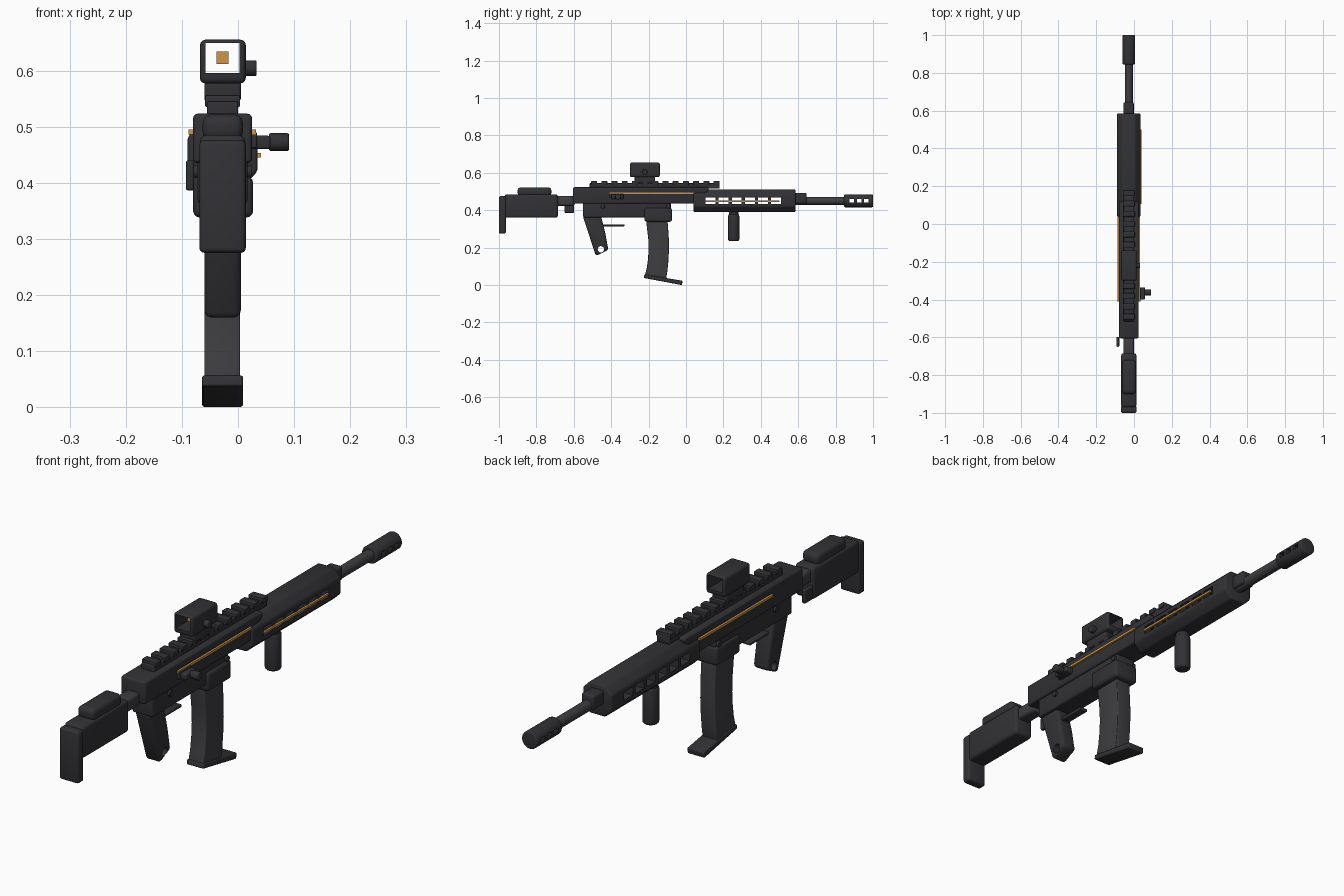
import bpy, bmesh, math
from mathutils import Matrix, Vector

if "Cube" in bpy.data.objects:
    bpy.data.objects.remove(bpy.data.objects["Cube"])

CX = -0.0275  # centre line of the weapon


def material(name, rgb):
    m = bpy.data.materials.new(name)
    m.diffuse_color = (*rgb, 1)
    m.use_nodes = True
    m.node_tree.nodes["Principled BSDF"].inputs["Base Color"].default_value = m.diffuse_color
    return m


DARK = material("dark_polymer", (0.032, 0.031, 0.036))
STEEL = material("grey_steel", (0.048, 0.047, 0.053))
AMBER = material("amber", (0.62, 0.30, 0.07))


def finish(name, bm, mat, bevel=0.0, seg=3):
    """Bevel the hard edges, smooth by angle, link the object."""
    bmesh.ops.recalc_face_normals(bm, faces=bm.faces)
    if bevel:
        hard = [e for e in bm.edges if len(e.link_faces) == 2
                and e.calc_face_angle(0) > math.radians(35)]
        bmesh.ops.bevel(bm, geom=hard, offset=bevel, segments=seg,
                        profile=0.5, affect='EDGES', clamp_overlap=True)
    me = bpy.data.meshes.new(name)
    bm.to_mesh(me)
    bm.free()
    me.materials.append(mat)
    ob = bpy.data.objects.new(name, me)
    bpy.context.collection.objects.link(ob)
    smooth(ob)
    return ob


def activate(ob):
    bpy.ops.object.select_all(action='DESELECT')
    ob.select_set(True)
    bpy.context.view_layer.objects.active = ob


def smooth(ob):
    activate(ob)
    bpy.ops.object.shade_smooth_by_angle(angle=math.radians(38))


def add_box(bm, x, y, z):
    size = Vector((x[1] - x[0], y[1] - y[0], z[1] - z[0]))
    mid = Vector((sum(x) / 2, sum(y) / 2, sum(z) / 2))
    bmesh.ops.create_cube(bm, size=1, matrix=Matrix.Translation(mid) @ Matrix.Diagonal((*size, 1)))


def boxes(name, items, mat=DARK, bevel=0.008, seg=3):
    bm = bmesh.new()
    for it in items:
        add_box(bm, *it)
    return finish(name, bm, mat, bevel, seg)


def box(name, x, y, z, mat=DARK, bevel=0.008):
    return boxes(name, [(x, y, z)], mat, bevel)


def rod(name, axis, centre, r, length, mat=DARK, bevel=0.004, n=32):
    rot = {'x': Matrix.Rotation(math.pi / 2, 4, 'Y'),
           'y': Matrix.Rotation(math.pi / 2, 4, 'X'), 'z': Matrix()}[axis]
    bm = bmesh.new()
    bmesh.ops.create_cone(bm, cap_ends=True, segments=n, radius1=r, radius2=r,
                          depth=length, matrix=Matrix.Translation(centre) @ rot)
    return finish(name, bm, mat, bevel)


def prism(name, pts, axis, a, b, mat=DARK, bevel=0.008):
    """Extrude a profile: (y, z) points along x, or (x, z) points along y."""
    bm = bmesh.new()
    put = (lambda p, t: (t, p[0], p[1])) if axis == 'x' else (lambda p, t: (p[0], t, p[1]))
    lo = [bm.verts.new(put(p, a)) for p in pts]
    hi = [bm.verts.new(put(p, b)) for p in pts]
    bm.faces.new(lo)
    bm.faces.new(hi[::-1])
    for i in range(len(pts)):
        j = (i + 1) % len(pts)
        bm.faces.new((lo[i], lo[j], hi[j], hi[i]))
    return finish(name, bm, mat, bevel)


def cut(ob, cutter):
    cutter.hide_render = True
    m = ob.modifiers.new("cut", 'BOOLEAN')
    m.operation, m.solver, m.object = 'DIFFERENCE', 'EXACT', cutter
    activate(ob)
    bpy.ops.object.modifier_apply(modifier=m.name)
    bpy.data.objects.remove(cutter, do_unlink=True)
    smooth(ob)


# Barrel and muzzle brake with side ports
rod("barrel", 'y', (CX, 0.715, 0.45), 0.021, 0.29, STEEL, 0)
brake = rod("muzzle_brake", 'y', (CX, 0.9225, 0.45), 0.034, 0.155, DARK, 0.006)
cut(brake, boxes("port_cutter", [((-0.1, 0.05), (y - 0.012, y + 0.012), (0.441, 0.459))
                                 for y in (0.885, 0.925, 0.965)], bevel=0))
box("gas_block", (-0.055, -0.001), (0.575, 0.645), (0.437, 0.492))

# Octagonal handguard with a row of through slots
hw, c = 0.0625, 0.03
lo, hi = 0.39, 0.512
octagon = [(CX - hw, lo + c), (CX - hw + c, lo), (CX + hw - c, lo), (CX + hw, lo + c),
           (CX + hw, hi - c), (CX + hw - c, hi), (CX - hw + c, hi), (CX - hw, hi - c)]
guard = prism("handguard", octagon, 'y', 0.04, 0.585, DARK, 0.007)
cut(guard, boxes("slot_cutter", [((-0.2, 0.2), (0.105 + i * 0.07, 0.158 + i * 0.07), (0.434, 0.467))
                                 for i in range(6)], bevel=0))
box("handguard_light_strip", (0.033, 0.041), (0.105, 0.50), (0.445, 0.453), AMBER, 0)

# Vertical foregrip
rod("foregrip_collar", 'z', (CX, 0.255, 0.385), 0.026, 0.04, DARK, 0)
rod("foregrip", 'z', (CX, 0.255, 0.307), 0.030, 0.145, DARK, 0.01)

# Receiver
prism("upper_receiver", [(-0.605, 0.435), (-0.605, 0.523), (0.12, 0.523), (0.12, 0.505), (0.04, 0.435)],
      'x', -0.08, 0.025, DARK, 0.008)
prism("lower_receiver", [(-0.55, 0.362), (-0.55, 0.45), (-0.08, 0.45), (-0.08, 0.40), (-0.20, 0.362)],
      'x', -0.072, 0.017, DARK, 0.008)
box("magazine_well", (-0.08, 0.027), (-0.222, -0.075), (0.338, 0.412), DARK, 0.012)
for side, x in (("left", -0.0845), ("right", 0.0285)):
    box("receiver_light_strip_" + side, (x - 0.004, x + 0.004), (-0.41, 0.04), (0.486, 0.495), AMBER, 0)
for part, y in (("rear", -0.445), ("front", -0.095)):
    rod(part + "_pin", 'x', (CX, y, 0.42), 0.011, 0.105, DARK, 0.002, 20)

# Charging handle on the right side
box("charging_handle_base", (0.015, 0.034), (-0.41, -0.335), (0.462, 0.49), DARK, 0.003)
box("charging_handle_arm", (0.02, 0.058), (-0.40, -0.335), (0.46, 0.484), DARK, 0.005)
rod("charging_handle_knob", 'x', (0.073, -0.363, 0.4725), 0.016, 0.036, DARK, 0.004)

# Top rail with teeth
boxes("top_rail", [((-0.055, 0.0), (-0.515, 0.18), (0.515, 0.545))], DARK, 0.003)
boxes("rail_teeth", [((-0.059, 0.004), (-0.507 + i * 0.0545, -0.475 + i * 0.0545), (0.535, 0.556))
                     for i in range(13)], DARK, 0.003, 2)

# Open box sight
box("sight_mount", (-0.06, 0.005), (-0.275, -0.165), (0.545, 0.582), DARK, 0.005)
sight = box("sight_housing", (-0.068, 0.014), (-0.30, -0.14), (0.577, 0.655), DARK, 0.01)
cut(sight, box("sight_cutter", (-0.058, 0.003), (-0.4, 0.0), (0.596, 0.649), DARK, 0))
box("sight_dot", (-0.038, -0.017), (-0.257, -0.252), (0.612, 0.634), AMBER, 0)
rod("sight_knob", 'x', (0.02, -0.22, 0.604), 0.014, 0.026, DARK, 0.003)

# Curved magazine and tilted base plate
prism("magazine", [(-0.215, 0.36), (-0.208, 0.30), (-0.201, 0.24), (-0.2, 0.19), (-0.203, 0.14),
                   (-0.21, 0.09), (-0.222, 0.045), (-0.108, 0.025), (-0.1, 0.07), (-0.094, 0.13),
                   (-0.091, 0.19), (-0.092, 0.25), (-0.096, 0.31), (-0.1, 0.36)],
      'x', -0.06, 0.004, STEEL, 0.003)
prism("magazine_base", [(-0.222, 0.057), (-0.018, 0.023), (-0.022, 0.0), (-0.226, 0.038)],
      'x', -0.064, 0.009, DARK, 0.004)

# Pistol grip with a hole, and trigger guard bar
grip = prism("pistol_grip", [(-0.552, 0.37), (-0.455, 0.37), (-0.432, 0.28), (-0.415, 0.188), (-0.482, 0.156)],
             'x', -0.06, 0.005, DARK, 0.012)
cut(grip, rod("grip_hole_cutter", 'x', (CX, -0.455, 0.191), 0.017, 0.3, DARK, 0))
box("trigger_guard", (-0.045, -0.01), (-0.465, -0.33), (0.314, 0.325), DARK, 0.003)

# Stock
box("stock_tube", (-0.056, 0.0), (-0.70, -0.595), (0.424, 0.476), STEEL, 0.012)
box("sling_plate", (-0.093, -0.078), (-0.65, -0.598), (0.386, 0.44), DARK, 0.005)
box("stock_body", (-0.068, 0.013), (-0.97, -0.685), (0.36, 0.485), DARK, 0.012)
box("cheek_rest", (-0.063, 0.009), (-0.90, -0.72), (0.475, 0.522), DARK, 0.016)
box("butt_pad", (-0.069, 0.014), (-1.0, -0.963), (0.275, 0.476), DARK, 0.009)
